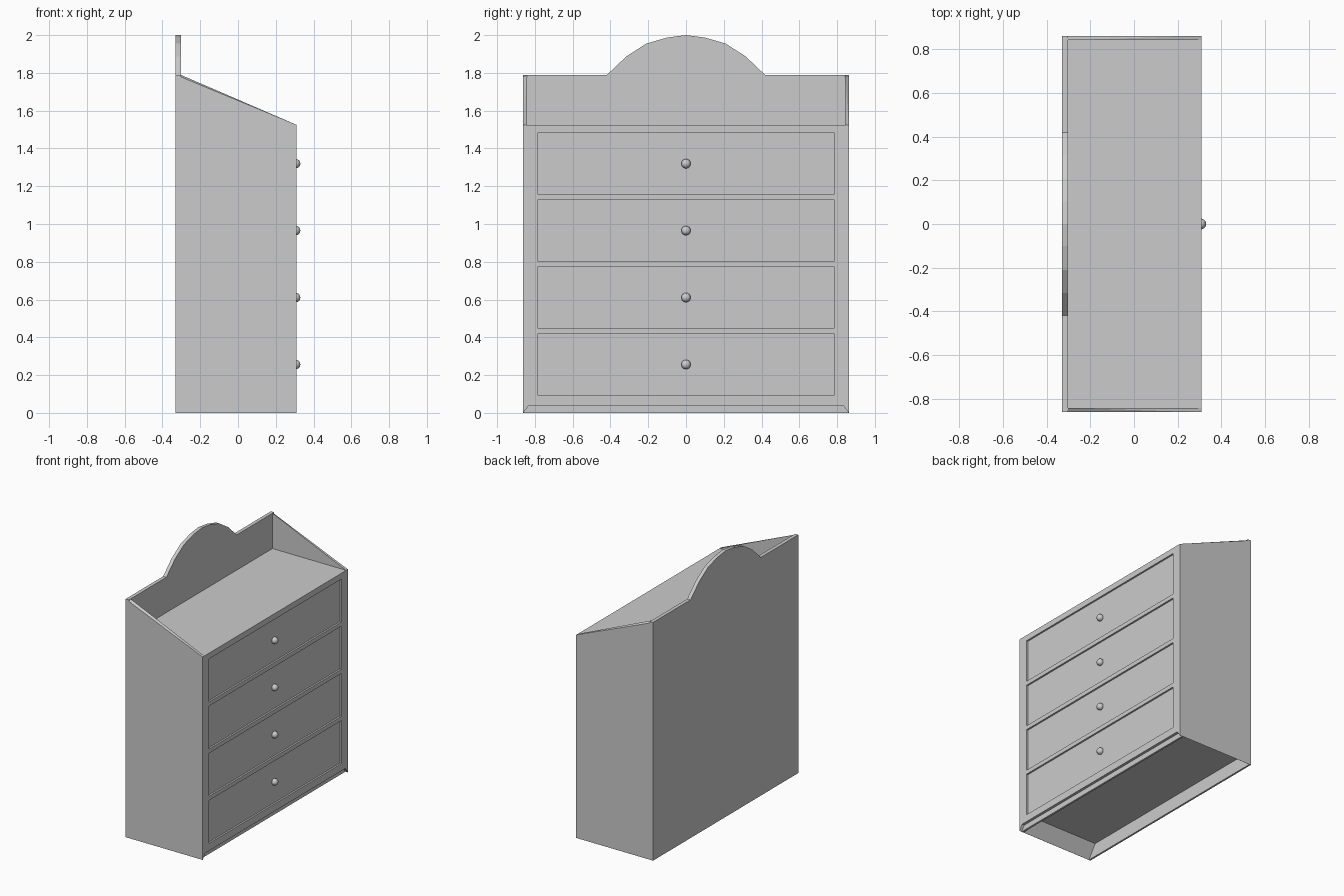
import bpy, bmesh, math
from mathutils import Vector, Matrix

if "Cube" in bpy.data.objects:
    bpy.data.objects.remove(bpy.data.objects["Cube"])

XB, XF, W, H = -0.33, 0.31, 0.862, 1.525   # back, front, half width, carcass height


def finish(name, bm):
    bmesh.ops.recalc_face_normals(bm, faces=bm.faces)
    me = bpy.data.meshes.new(name)
    bm.to_mesh(me)
    bm.free()
    ob = bpy.data.objects.new(name, me)
    bpy.context.collection.objects.link(ob)
    return ob


def prism(bm, pts, x0, x1):
    """Extrude a (y, z) outline from x0 to x1."""
    f = bm.faces.new([bm.verts.new((x0, y, z)) for y, z in pts])
    r = bmesh.ops.extrude_face_region(bm, geom=[f])
    verts = [v for v in r["geom"] if isinstance(v, bmesh.types.BMVert)]
    bmesh.ops.translate(bm, verts=verts, vec=(x1 - x0, 0, 0))


def rect(w, z0, z1):
    return [(-w, z0), (w, z0), (w, z1), (-w, z1)]


def trapezoid(w0, w1, z0, z1):
    return [(-w0, z0), (w0, z0), (w1, z1), (-w1, z1)]


# Carcass block
bm = bmesh.new()
prism(bm, rect(W, 0, H), XB, XF)
carcass = finish("carcass", bm)

# Recesses: four drawer fronts, toe kick and hollow underside
bm = bmesh.new()
pitch, first = 0.3545, 0.095
for i in range(4):
    z = first + i * pitch
    prism(bm, rect(0.786, z, z + 0.323), XF - 0.013, XF + 0.05)
prism(bm, trapezoid(W + 0.013, 0.833, -0.02, 0.04), XF - 0.02, XF + 0.05)
prism(bm, trapezoid(W + 0.013, 0.793, -0.02, 0.1), XB + 0.014, XF - 0.035)
cutter = finish("recess_cutter", bm)
cutter.hide_render = True
cutter.hide_set(True)
mod = carcass.modifiers.new("recesses", "BOOLEAN")
mod.operation, mod.solver, mod.object = "DIFFERENCE", "EXACT", cutter

# Arched back board
arch = [(0.418, 1.79), (0.315, 1.888), (0.21, 1.955), (0.1, 1.987)]
outline = [(-W, H), (W, H), (W, 1.79)] + arch + [(0, 2.0)]
outline += [(-y, z) for y, z in reversed(arch)] + [(-W, 1.79)]
bm = bmesh.new()
prism(bm, outline, XB, XB + 0.027)
finish("back_board", bm)

# Sloping side rails above the top
for side, name in ((-1, "left_side_rail"), (1, "right_side_rail")):
    bm = bmesh.new()
    for y, xb in ((W, XB), (W - 0.02, XB + 0.026)):
        for x, z in ((xb, H), (xb, 1.79), (XF, H)):
            bm.verts.new((x, side * y, z))
    bmesh.ops.convex_hull(bm, input=bm.verts)
    finish(name, bm)

# Round drawer knobs
for i in range(4):
    bm = bmesh.new()
    bmesh.ops.create_uvsphere(bm, u_segments=20, v_segments=12, radius=0.025,
                              matrix=Matrix.Translation((0.305, 0, 0.256 + i * pitch)))
    for f in bm.faces:
        f.smooth = True
    finish("knob_%d" % (i + 1), bm)
